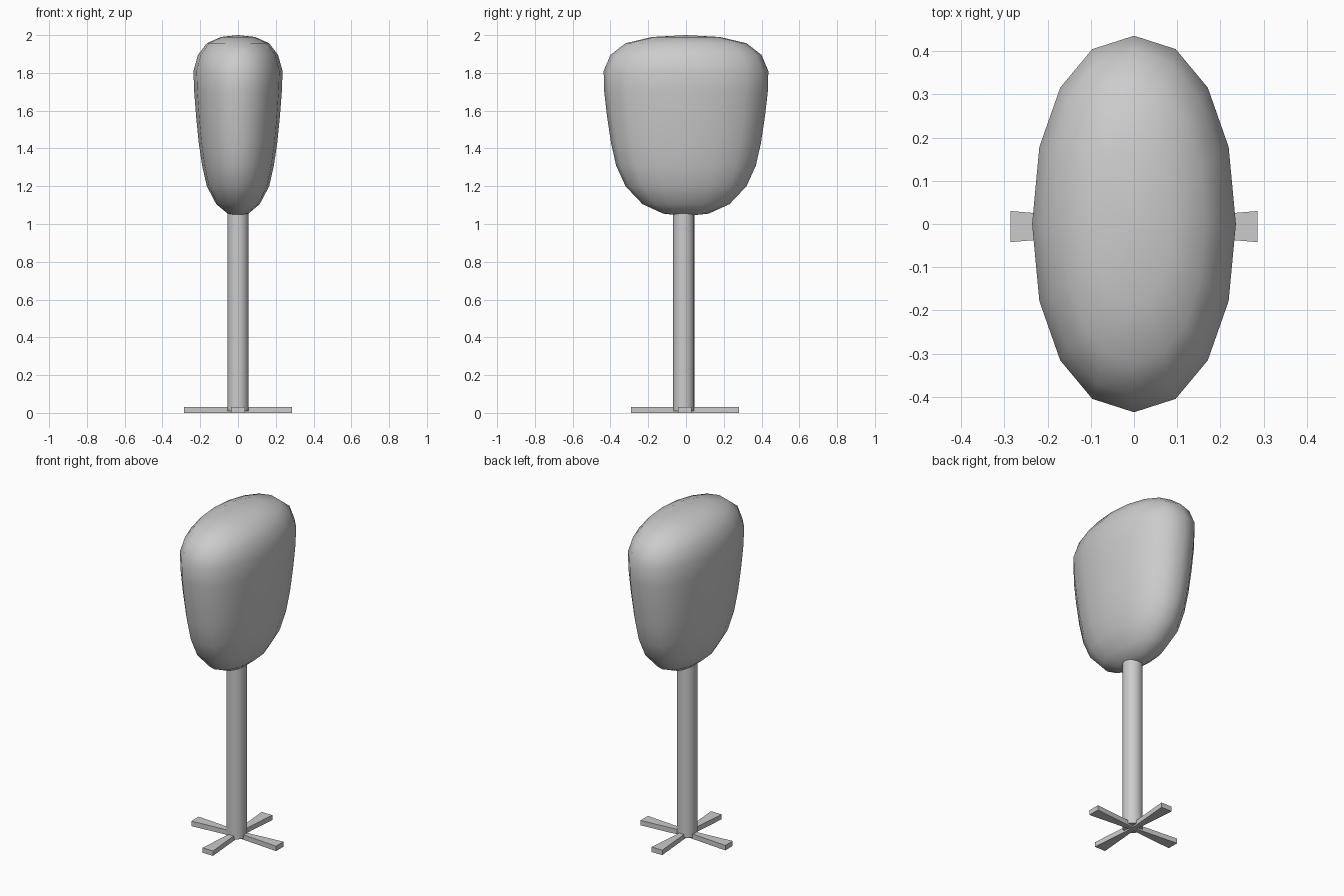
import bpy, bmesh, math

if "Cube" in bpy.data.objects:
    bpy.data.objects.remove(bpy.data.objects["Cube"])

def make_object(name, bm, smooth=None):
    bmesh.ops.recalc_face_normals(bm, faces=bm.faces)
    me = bpy.data.meshes.new(name)
    bm.to_mesh(me)
    bm.free()
    ob = bpy.data.objects.new(name, me)
    bpy.context.collection.objects.link(ob)
    if smooth is not None:
        bpy.ops.object.select_all(action='DESELECT')
        ob.select_set(True)
        bpy.context.view_layer.objects.active = ob
        bpy.ops.object.shade_smooth_by_angle(angle=math.radians(smooth))
    return ob

POLE_Y = -0.012

# Rounded, flattened head: rings of (z, half width x, half depth y)
rings = [(1.055, 0.055, 0.12), (1.105, 0.115, 0.23), (1.20, 0.165, 0.32),
         (1.31, 0.19, 0.37), (1.43, 0.208, 0.397), (1.57, 0.222, 0.418),
         (1.70, 0.232, 0.433), (1.81, 0.236, 0.436), (1.895, 0.212, 0.40),
         (1.957, 0.165, 0.32), (1.99, 0.09, 0.18)]
SIDES, POWER = 16, 2 / 2.15

def rounded(v):
    return math.copysign(abs(v) ** POWER, v)

bm = bmesh.new()
loops = []
for z, rx, ry in rings:
    loop = []
    for i in range(SIDES):
        a = 2 * math.pi * i / SIDES
        loop.append(bm.verts.new((rx * rounded(math.cos(a)), ry * rounded(math.sin(a)), z)))
    loops.append(loop)
bottom = bm.verts.new((0, 0, 1.042))
top = bm.verts.new((0, 0, 2.0))
for i in range(SIDES):
    j = (i + 1) % SIDES
    for low, high in zip(loops, loops[1:]):
        bm.faces.new((low[i], low[j], high[j], high[i]))
    bm.faces.new((bottom, loops[0][j], loops[0][i]))
    bm.faces.new((top, loops[-1][i], loops[-1][j]))
make_object("head", bm, 60)

# Upright pole
bm = bmesh.new()
bmesh.ops.create_cone(bm, cap_ends=True, segments=24, radius1=0.056, radius2=0.056, depth=1.08)
bmesh.ops.translate(bm, verts=bm.verts, vec=(0, POLE_Y, 0.55))
make_object("pole", bm, 40)

# Four flat feet that widen outwards
for k in range(4):
    a = k * math.pi / 2
    bm = bmesh.new()
    corners = [(0.0, -0.012), (0.286, -0.036), (0.286, 0.036), (0.0, 0.012)]
    face = bm.faces.new([bm.verts.new((x * math.cos(a) - y * math.sin(a),
                                       x * math.sin(a) + y * math.cos(a) - 0.006, 0))
                         for x, y in corners])
    ext = bmesh.ops.extrude_face_region(bm, geom=[face])
    bmesh.ops.translate(bm, vec=(0, 0, 0.03),
                        verts=[v for v in ext['geom'] if isinstance(v, bmesh.types.BMVert)])
    make_object(f"foot_{k + 1}", bm)
